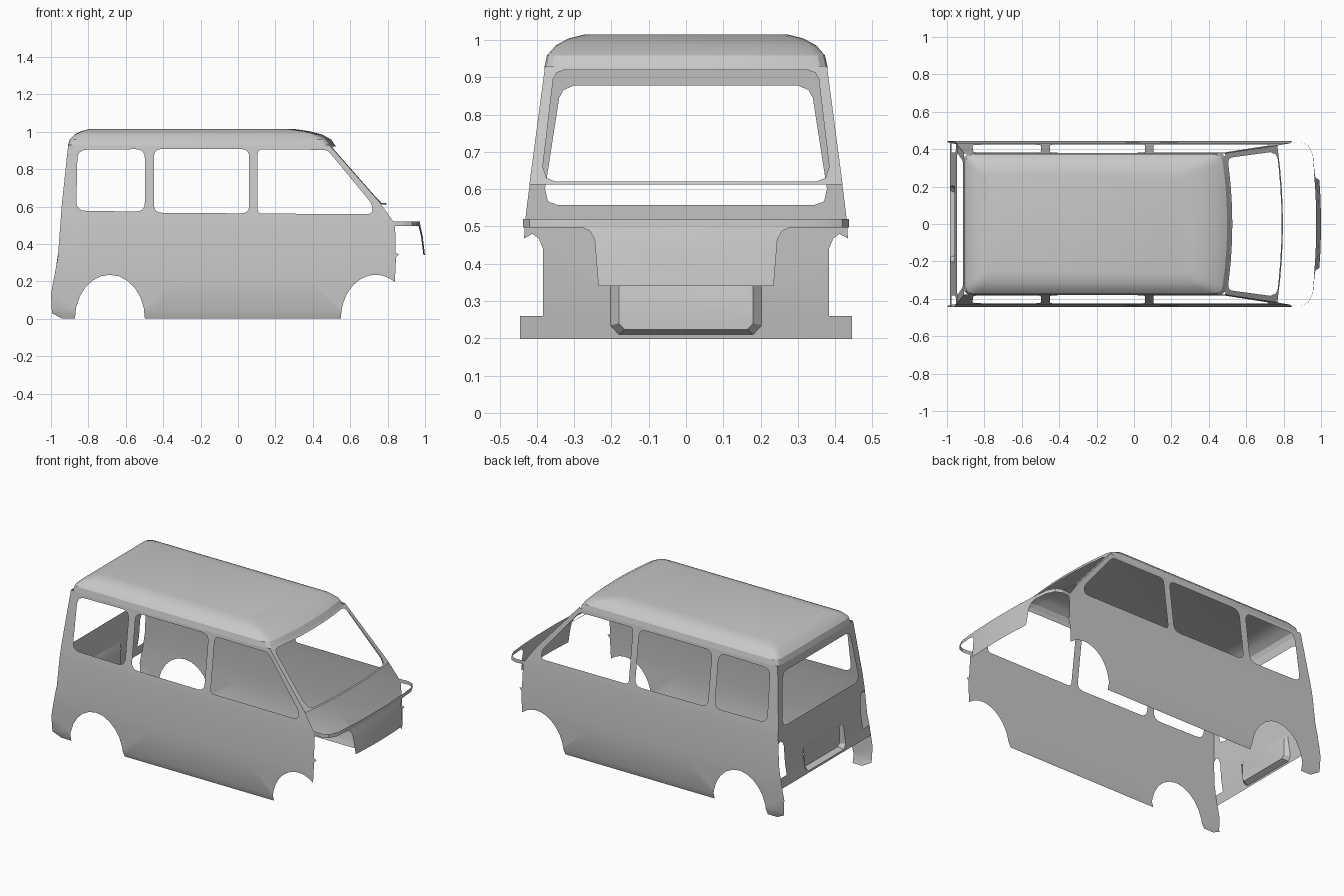
import bpy, bmesh, math
from mathutils import Vector

if "Cube" in bpy.data.objects:
    bpy.data.objects.remove(bpy.data.objects["Cube"], do_unlink=True)

grey = bpy.data.materials.new("body_grey")
grey.use_nodes = True
COLOUR = (0.58, 0.58, 0.57, 1)
grey.diffuse_color = COLOUR
grey.node_tree.nodes["Principled BSDF"].inputs["Base Color"].default_value = COLOUR


def interp(table, t):
    """Piecewise linear lookup in (key, value) pairs."""
    if t <= table[0][0]:
        return table[0][1]
    for (a, va), (b, vb) in zip(table, table[1:]):
        if t <= b:
            return va + (vb - va) * (t - a) / (b - a)
    return table[-1][1]


def rounded(points, r, steps=4):
    """Round every corner of a polygon."""
    out = []
    for i, p in enumerate(points):
        p = Vector(p)
        a = Vector(points[i - 1])
        b = Vector(points[(i + 1) % len(points)])
        s, e = p + (a - p).normalized() * r, p + (b - p).normalized() * r
        for k in range(steps + 1):
            t = k / steps
            out.append(s * (1 - t) ** 2 + p * 2 * t * (1 - t) + e * t * t)
    return out


def mirrored(half):
    """Close a right-hand half outline with its mirror image."""
    return half + [(-u, v) for u, v in reversed(half)]


def finish(bm, name, outward):
    bmesh.ops.remove_doubles(bm, verts=bm.verts, dist=0.0004)
    bmesh.ops.recalc_face_normals(bm, faces=bm.faces)
    total = sum((f.normal * f.calc_area() for f in bm.faces), Vector())
    if total.dot(Vector(outward)) < 0:
        bmesh.ops.reverse_faces(bm, faces=bm.faces)
    mesh = bpy.data.meshes.new(name)
    bm.to_mesh(mesh)
    bm.free()
    mesh.materials.append(grey)
    ob = bpy.data.objects.new(name, mesh)
    bpy.context.collection.objects.link(ob)
    bpy.ops.object.select_all(action='DESELECT')
    ob.select_set(True)
    bpy.context.view_layer.objects.active = ob
    bpy.ops.object.shade_smooth_by_angle(angle=math.radians(25))
    return ob


def panel(name, outline, holes, place, outward, vcuts=(), ucuts=()):
    """Fill a flat outline with holes, crease it, then bend it into place."""
    bm = bmesh.new()
    for loop in [outline] + holes:
        vs = [bm.verts.new((p[0], p[1], 0)) for p in loop]
        for i, v in enumerate(vs):
            bm.edges.new((vs[i - 1], v))
    bmesh.ops.triangle_fill(bm, use_beauty=True, edges=bm.edges[:], normal=(0, 0, 1))
    cuts = [((0, c, 0), (0, 1, 0)) for c in vcuts] + [((c, 0, 0), (1, 0, 0)) for c in ucuts]
    for co, no in cuts:
        bmesh.ops.bisect_plane(bm, geom=bm.verts[:] + bm.edges[:] + bm.faces[:],
                               plane_co=co, plane_no=no, dist=1e-5)
    for v in bm.verts:
        v.co = place(v.co.x, v.co.y)
    return finish(bm, name, outward)


def skin(name, rings, outward, closed=False, cap=False):
    """Join rows of points with quads."""
    bm = bmesh.new()
    rows = [[bm.verts.new(p) for p in ring] for ring in rings]
    n = len(rows[0])
    for a, b in zip(rows, rows[1:]):
        for i in range(n if closed else n - 1):
            j = (i + 1) % n
            bm.faces.new((a[i], a[j], b[j], b[i]))
    if cap:
        bm.faces.new(rows[-1])
    return finish(bm, name, outward)


# Body section shapes: half width, tail and windscreen positions by height
WIDTH = [(0, .425), (.04, .44), (.2, .445), (.27, .445), (.5, .433), (.56, .426), (.93, .378)]
TAIL = [(.2, -.985), (.33, -.963), (.6, -.943), (.93, -.908)]
SCREEN = [(.61, .768), (.93, .487)]


def arch(cx, start, end):
    """Wheel arch points, angles in degrees."""
    return [(cx + .187 * math.cos(math.radians(start + (end - start) * k / 12)),
             .235 * math.sin(math.radians(start + (end - start) * k / 12))) for k in range(13)]


# Side walls with three windows each, and door handles
side_outline = ([(-.94, 0)] + arch(-.685, 180, 0) + arch(.737, 180, 57)
                + [(.845, .33), (.86, .345), (.843, .352), (.84, .5), (.83, .52), (.762, .617),
                   (.487, .93), (-.908, .93), (-.943, .6), (-.963, .33), (-.978, .25),
                   (-1, .13), (-.995, .03)])
side_windows = [
    rounded([(-.865, .578), (-.498, .572), (-.498, .907), (-.858, .903)], .05),
    rounded([(-.45, .567), (.06, .563), (.06, .908), (-.45, .908)], .045),
    rounded([(.105, .562), (.718, .56), (.718, .612), (.478, .903), (.105, .905)], .025),
]
for label, s in (("left", 1), ("right", -1)):
    panel(label + "_side_wall", side_outline, side_windows,
          lambda x, z: (x, s * interp(WIDTH, z), z), (0, s, 0),
          vcuts=[z for z, w in WIDTH[1:-1]])
    for kind, x0, x1 in (("rear", -.045, .03), ("front", .14, .235)):
        panel(f"{label}_{kind}_door_handle",
              rounded([(x0, .445), (x1, .445), (x1, .465), (x0, .465)], .006), [],
              lambda x, z: (x, s * (interp(WIDTH, z) + .002), z), (0, s, 0))

# Tail panel with rear window, lamp cut-outs and number plate opening
tail_outline = mirrored([(.445, .198), (.445, .26), (.383, .26), (.383, .44), (.395, .468),
                         (.412, .48), (.434, .468), (.433, .5), (.426, .56), (.378, .93)])
rear_window = mirrored([(.343, .557), (.37, .567), (.378, .6), (.34, .845), (.328, .866), (.3, .878)])
plate_outer = mirrored([(.18, .21), (.203, .235), (.203, .355), (.185, .37)])
plate_inner = mirrored([(.165, .224), (.18, .24), (.18, .342), (.168, .354)])


def on_tail(y, z):
    return (interp(TAIL, z), y, z)


panel("tail_panel", tail_outline, [rear_window, plate_outer], on_tail, (-1, 0, 0), vcuts=(.33, .6))
skin("plate_recess", [[on_tail(*p) for p in plate_outer], [(-.95, y, z) for y, z in plate_inner]],
     (-1, 0, 0), closed=True, cap=True)

# Windscreen frame, bowed forward in the middle
frame_outline = mirrored([(.42, .612), (.378, .93)])
screen_hole = mirrored([(.35, .62), (.374, .63), (.384, .66), (.356, .895), (.347, .912), (.325, .92)])


def on_screen(y, z):
    return (interp(SCREEN, z) + .03 * (1 - (y / interp(WIDTH, z)) ** 2), y, z)


panel("windscreen_frame", frame_outline, [screen_hole], on_screen, (1, 0, 1),
      ucuts=[-.3, -.2, -.1, 0, .1, .2, .3])

# Nose: curved rim strip and the centre panel below it
nose = [(.83, .432), (.89, .437), (.93, .42), (.955, .37), (.966, .25), (.973, .1)]
nose += [(x, -y) for x, y in reversed(nose)]
skin("nose_rim", [[(x + .002, y, .497) for x, y in nose], [(x, y, .52) for x, y in nose]], (1, 0, 0))
NOSE = [(.34, 1.0), (.44, .988), (.5, .975)]
panel("nose_panel", mirrored([(.235, .34), (.245, .465), (.258, .488), (.285, .5)]), [],
      lambda y, z: (interp(NOSE, z) - .16 * y * y, y, z), (1, 0, 0),
      vcuts=(.44,), ucuts=(-.15, -.05, .05, .15))


# Roof: stacked rounded outlines rising to a flat top
def roof_ring(back, front, half, z):
    mids = [(front, half * k) for k in (-.6, -.3, 0, .3, .6)]
    corner = rounded([(back, half), (back, -half), (front, -half), (front, half)], .045, 3)
    pts = corner[:12] + [Vector(m) for m in mids] + corner[12:]
    return [(p.x + (.03 * (1 - (p.y / half) ** 2) if p.x > 0 else 0), p.y, z) for p in pts]


skin("roof", [roof_ring(-.91, .49, .38, .925), roof_ring(-.9, .468, .373, .958),
              roof_ring(-.873, .42, .35, .985), roof_ring(-.835, .345, .315, 1.004),
              roof_ring(-.79, .265, .27, 1.015)], (0, 0, 1), closed=True, cap=True)
